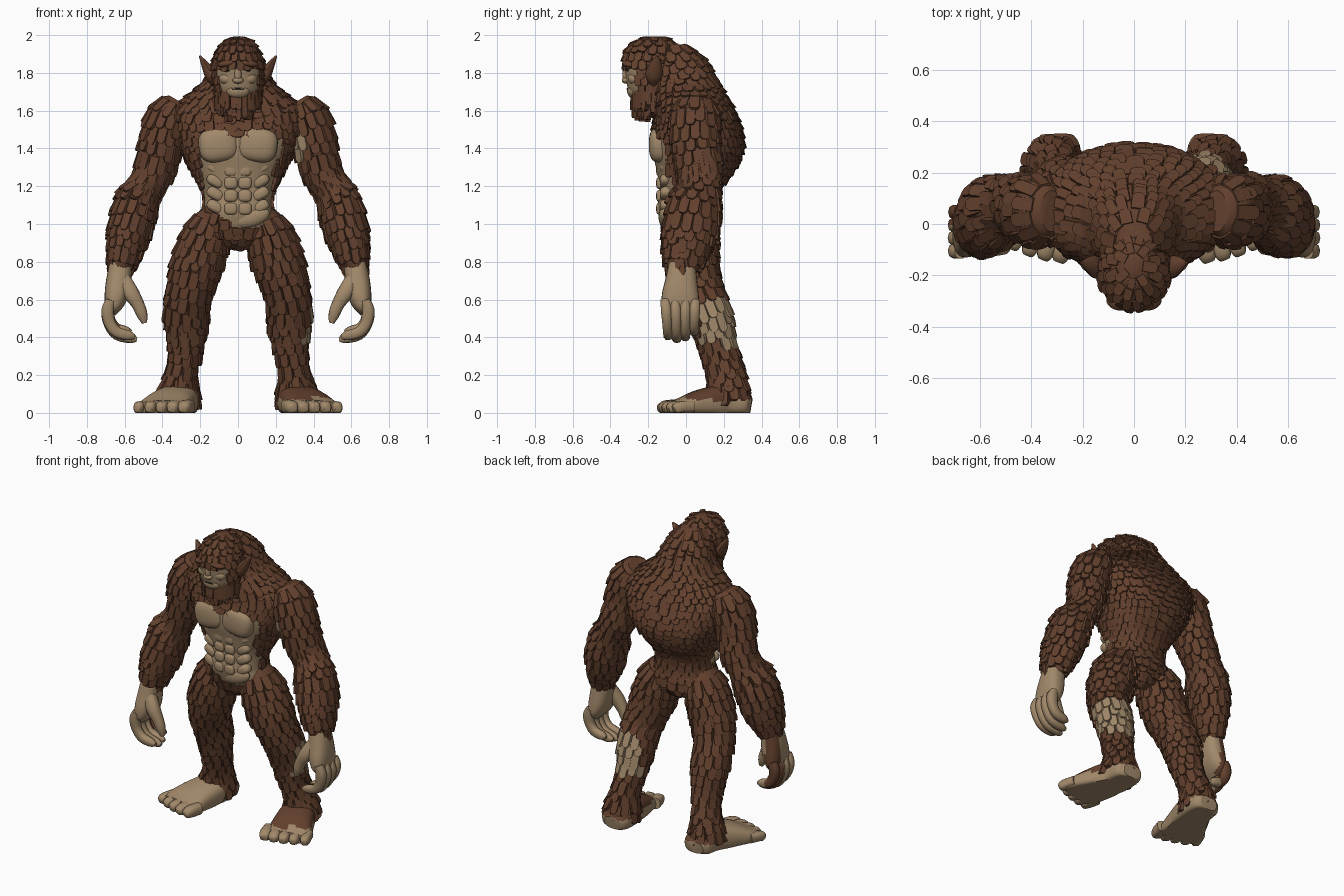
import bpy, bmesh, math, random
from mathutils import Vector, Matrix

if "Cube" in bpy.data.objects:
    bpy.data.objects.remove(bpy.data.objects["Cube"])
random.seed(4)
TAU = math.tau


def material(name, rgb):
    m = bpy.data.materials.new(name)
    m.diffuse_color = (*rgb, 1)
    m.use_nodes = True
    m.node_tree.nodes["Principled BSDF"].inputs["Base Color"].default_value = m.diffuse_color
    return m


MATS = [material("brown_fur", (0.125, 0.052, 0.027)), material("tan_skin", (0.36, 0.25, 0.145)),
        material("dark", (0.02, 0.014, 0.01))]


def finish(name, bm, angle=40):
    bmesh.ops.recalc_face_normals(bm, faces=bm.faces)
    me = bpy.data.meshes.new(name)
    bm.to_mesh(me)
    bm.free()
    for m in MATS:
        me.materials.append(m)
    ob = bpy.data.objects.new(name, me)
    bpy.context.collection.objects.link(ob)
    bpy.ops.object.select_all(action='DESELECT')
    ob.select_set(True)
    bpy.context.view_layer.objects.active = ob
    bpy.ops.object.shade_smooth_by_angle(angle=math.radians(angle))


# Sections are (x, y, z, radius u, radius v), smoothly interpolated
def interp(S, t):
    n = len(S) - 1
    t = min(max(t, 0), n)
    i = min(int(t), n - 1)
    f = t - i
    p = [S[min(max(k, 0), n)] for k in (i - 1, i, i + 1, i + 2)]
    return [0.5 * (2 * b + (c - a) * f + (2 * a - 5 * b + 4 * c - d) * f * f
                   + (3 * b - a - 3 * c + d) * f ** 3) for a, b, c, d in zip(*p)]


def power(q, e):
    return math.copysign(abs(q) ** e, q)


def surf(S, t, a, flat=False, e=1.0):
    v = interp(S, t)
    T = Vector((0, 0, -1))
    if not flat:
        T = (Vector(interp(S, t + .1)[:3]) - Vector(interp(S, t - .1)[:3])).normalized()
    u = Vector((1, 0, 0))
    u = (u - T * u.dot(T)).normalized()
    return Vector(v[:3]) + u * v[3] * power(math.cos(a), e) + T.cross(u) * v[4] * power(math.sin(a), e)


def loft(bm, S, color=lambda p: 0, flat=False, e=1.0, sides=24, sub=5, floor=False):
    rings = []
    for i in range((len(S) - 1) * sub + 1):
        ps = [surf(S, i / sub, TAU * k / sides, flat, e) for k in range(sides)]
        if floor:
            for p in ps:
                p.z = max(p.z, 0)
        rings.append([bm.verts.new(p) for p in ps])
    faces = [bm.faces.new(rings[0]), bm.faces.new(rings[-1])]
    for A, B in zip(rings, rings[1:]):
        for k in range(sides):
            j = (k + 1) % sides
            faces.append(bm.faces.new((A[k], A[j], B[j], B[k])))
    for f in faces:
        f.material_index = 1 if color(f.calc_center_median()) else 0


# One lock of fur: a blunt tongue lifted at its tip
def tuft(bm, P, n, d, w, L, h=.02, mat=0):
    s = n.cross(d).normalized()
    out = [(-.5, 0), (.5, 0), (.5, .82), (.27, 1), (-.27, 1), (-.5, .82)]
    low = [bm.verts.new(P + s * x * w + d * y * L - n * .016) for x, y in out]
    top = [bm.verts.new(P + s * x * w * .84 + d * y * L * .98 + n * h * (.3 + .7 * y)) for x, y in out]
    fs = [bm.faces.new(top), bm.faces.new(low[::-1])]
    for k in range(6):
        j = (k + 1) % 6
        fs.append(bm.faces.new((low[k], low[j], top[j], top[k])))
    for f in fs:
        f.material_index = mat


# Rows of shingled locks over a loft; color: 0 fur, 1 bare skin, 2 tan fur
def fur(bm, S, color=lambda p: 0, flat=False, e=1.0, row=.05, w=.05, L=.09, h=.018, t0=.1, t1=None):
    t, odd = t0, 0
    t1 = t1 or len(S) - 1.2
    while t < t1:
        ps = [surf(S, t, TAU * k / 24, flat, e) for k in range(24)]
        count = max(7, round(sum((ps[k] - ps[k - 1]).length for k in range(24)) / w))
        da = TAU / count
        q = -math.pi / 2
        speed = max(.03, (surf(S, t + .1, q, flat, e) - surf(S, t - .1, q, flat, e)).length / .2)
        for k in range(count):
            a = (k + odd * .5 + random.uniform(-.1, .1)) * da
            tt = t + random.uniform(-.05, .05)
            P = surf(S, tt, a, flat, e)
            d = surf(S, tt + .05, a, flat, e) - surf(S, tt - .05, a, flat, e)
            # lean each lock toward the surface further down so it hugs the body
            d = d.normalized() * .3 + (surf(S, tt + L / speed, a, flat, e) - P).normalized() * .7
            n = d.cross(surf(S, tt, a + .06, flat, e) - surf(S, tt, a - .06, flat, e))
            if n.length < 1e-9 or color(P) == 1:
                continue
            n.normalize()
            d.normalize()
            if n.dot(P - Vector(interp(S, tt)[:3])) < 0:
                n = -n
            width = (surf(S, tt, a + da / 2, flat, e) - surf(S, tt, a - da / 2, flat, e)).length * 1.12
            tuft(bm, P, n, d, width, L * random.uniform(.8, 1.15), h * random.uniform(.7, 1.2), 1 if color(P) else 0)
        t += row / speed
        odd ^= 1


def blob(bm, c, r, mat=1, rot=0.0, e=1.0):
    M = Matrix.Translation(c) @ Matrix.Rotation(rot, 4, 'Y') @ Matrix.Diagonal((*r, 1))
    for v in bmesh.ops.create_uvsphere(bm, u_segments=24, v_segments=14, radius=1)['verts']:
        v.co = M @ Vector([power(x, e) for x in v.co])
        for f in v.link_faces:
            f.material_index = mat


# Torso with hunched, broad back and bare belly
TORSO = [(0, -.07, 1.95, .07, .07), (0, -.04, 1.87, .125, .135), (0, 0, 1.75, .175, .165),
         (0, .03, 1.66, .28, .19), (0, .05, 1.58, .345, .21), (0, .06, 1.48, .33, .232),
         (0, .06, 1.38, .29, .235), (0, .045, 1.28, .24, .2), (0, .015, 1.18, .187, .155),
         (0, .0, 1.08, .178, .15), (0, .015, 1.0, .205, .145), (0, .02, .93, .15, .12), (0, .02, .89, .06, .06)]


def belly(p):
    if p.y > 0 or not .98 < p.z < 1.51:
        return 0
    left = -.2 if p.z > 1.12 else -.2 + (1.12 - p.z) * 1.4
    return 1 if left < p.x < (.24 if p.z > 1.35 else .205) and p.x > -.24 else 0


bm = bmesh.new()
loft(bm, TORSO, belly, True, .85, 56, 6)
fur(bm, TORSO, belly, True, .85, row=.042, w=.046, L=.07)
finish("torso", bm)

# Chest and stomach muscles, shallow and slightly square
bm = bmesh.new()
for s in (1, -1):
    blob(bm, (s * .103, -.137, 1.42), (.107, .06, .092), rot=s * .15, e=.72)
    for i in range(4):
        z = 1.285 - i * .068
        blob(bm, (s * .037, -.132, z), (.036, .026, .033), e=.65)
        blob(bm, (s * .118, -.105, z + .01), (.05, .034, .031), rot=-s * .5, e=.75)
blob(bm, (.07, -.115, 1.035), (.1, .03, .05), rot=-.3)
finish("chest_muscles", bm)

# Head
HEAD = [(0, -.16, 1.992, .02, .03), (0, -.165, 1.975, .06, .085), (0, -.175, 1.93, .1, .135),
        (0, -.185, 1.87, .125, .145), (0, -.18, 1.79, .135, .14), (0, -.18, 1.71, .12, .125),
        (0, -.18, 1.64, .075, .085)]


def face(p):
    return 1 if p.y < -.22 and abs(p.x) < .105 and 1.66 < p.z < 1.84 else 0


bm = bmesh.new()
loft(bm, HEAD, face, True, sides=40, sub=7)
fur(bm, HEAD, face, True, row=.038, w=.04, L=.055, h=.014, t0=.4)
for s in (1, -1):
    blob(bm, (s * .047, -.295, 1.852), (.062, .042, .022), 0, s * .2)
    blob(bm, (s * .045, -.303, 1.815), (.024, .014, .01), 2)
    blob(bm, (s * .055, -.27, 1.77), (.045, .038, .035), 1)
blob(bm, (0, -.312, 1.79), (.02, .025, .048))
blob(bm, (0, -.318, 1.76), (.03, .022, .017))
blob(bm, (0, -.278, 1.705), (.062, .034, .04))
blob(bm, (0, -.31, 1.715), (.036, .006, .004), 2)
finish("head", bm)

# Beard and hanging side hair
bm = bmesh.new()
for layer in range(3):
    for k in range(17):
        a = (k - 8) / 8 * 1.8 + random.uniform(-.06, .06)
        n = Vector((math.sin(a), -math.cos(a), 0))
        side = abs(a) / 1.8
        P = Vector((n.x * (.125 - layer * .02), -.175 + n.y * (.112 - layer * .02), 1.672 - layer * .015 + side * .12))
        d = (Vector((0, .02, -1)) - n * .12).normalized()
        tuft(bm, P, n, d, .036, random.uniform(.06, .12) + side * .09, .02)
finish("beard", bm)

for s, side in ((1, "left"), (-1, "right")):
    mir = lambda S: [(s * x, y, z, a, b) for x, y, z, a, b in S]

    # Pointed ear
    bm = bmesh.new()
    loft(bm, mir([(.118, -.175, 1.74, .02, .02), (.14, -.17, 1.785, .034, .045),
                  (.172, -.16, 1.84, .022, .035), (.203, -.15, 1.89, .005, .006)]), sides=12)
    finish("ear_" + side, bm)

    # Arm with fuller sleeves of fur above and below the elbow
    arm = mir([(.32, .05, 1.655, .05, .08), (.355, .05, 1.59, .11, .125), (.4, .05, 1.45, .11, .12),
               (.435, .07, 1.3, .1, .115), (.485, .07, 1.2, .088, .105), (.53, .05, 1.12, .108, .13),
               (.565, .03, 1.0, .11, .14), (.597, .0, .87, .088, .118), (.62, -.02, .76, .055, .08)])
    patch = lambda p: 2 if s > 0 and p.x < .34 and 1.38 < p.z < 1.54 and p.y < 0 else 0
    bm = bmesh.new()
    loft(bm, arm, patch)
    fur(bm, arm, patch, row=.06, w=.05, L=.1, h=.02, t0=.45, t1=7.5)
    finish("arm_" + side, bm)

    # Hand: palm, four curled fingers, thumb
    skin = lambda p: 1 if s > 0 or p.y < .0 or p.x > -.63 else 0
    bm = bmesh.new()
    loft(bm, mir([(.62, -.02, .79, .06, .07), (.632, -.025, .7, .066, .085), (.645, -.03, .62, .062, .098),
                  (.66, -.03, .56, .045, .095), (.668, -.03, .52, .02, .06)]), skin, e=.8)
    for k in range(4):
        y = -.108 + k * .052
        L = (.92, 1.0, .95, .8)[k]
        P = lambda x, z: (.68 + (x - .68) * L, y * (1 - (.58 - z) * .7), .58 + (z - .58) * L)
        loft(bm, mir([(*P(.672, .6), .025, .025), (*P(.69, .54), .034, .029), (*P(.68, .47), .031, .027),
                      (*P(.64, .415), .03, .027), (*P(.57, .395), .026, .024), (*P(.535, .388), .012, .012)]),
             skin, sides=10, sub=3, e=.75)
    loft(bm, mir([(.615, -.06, .72, .04, .035), (.57, -.085, .64, .043, .04), (.53, -.09, .575, .034, .033),
                  (.508, -.09, .52, .029, .028), (.495, -.09, .475, .014, .014)]), skin, sides=12, sub=4, e=.8)
    finish("hand_" + side, bm, 50)

    # Leg
    leg = mir([(.12, .02, 1.06, .07, .09), (.16, .02, .96, .115, .135), (.212, .03, .8, .13, .135),
               (.25, .06, .67, .113, .118), (.27, .1, .58, .112, .115), (.272, .135, .49, .108, .105),
               (.275, .165, .36, .084, .09), (.295, .205, .23, .072, .088), (.31, .225, .12, .098, .1),
               (.315, .225, .06, .1, .1)])
    calf = lambda p: 2 if s > 0 and .42 < p.z < .62 and (p.x > .31 or p.y > .19) and p.y > .05 else 0
    bm = bmesh.new()
    loft(bm, leg, calf)
    fur(bm, leg, calf, row=.06, w=.05, L=.1, h=.02, t0=.55, t1=8.1)
    finish("leg_" + side, bm)

    # Foot turned outward, with five toes
    top = lambda p: 0 if (s > 0 and p.z > .07 and (p.x < .4 or p.y > 0)) or (p.y > .2 and p.z > .07) else 1
    bm = bmesh.new()
    loft(bm, mir([(.305, .345, .04, .06, .04), (.305, .31, .045, .095, .06), (.315, .2, .06, .108, .085),
                  (.355, .08, .045, .125, .08), (.39, -.02, .03, .14, .052), (.402, -.07, .03, .125, .035)]),
         top, e=.75, sides=28, floor=True)
    for k in range(5):
        q = (k - 2) / 2
        c = Vector((.398 + q * .12, -.075 + q * .04 + q * q * .015, .03))
        r = .036 - k * .0015
        loft(bm, mir([(c.x - .02, c.y + .06, .035, r * .9, r), (c.x, c.y, .032, r, r),
                      (c.x + .01, c.y - .03, .026, r * .9, .03), (c.x + .016, c.y - .045, .022, r * .6, .018)]),
             sides=12, sub=4, e=.7, floor=True, color=lambda p: 1)
    finish("foot_" + side, bm, 50)
